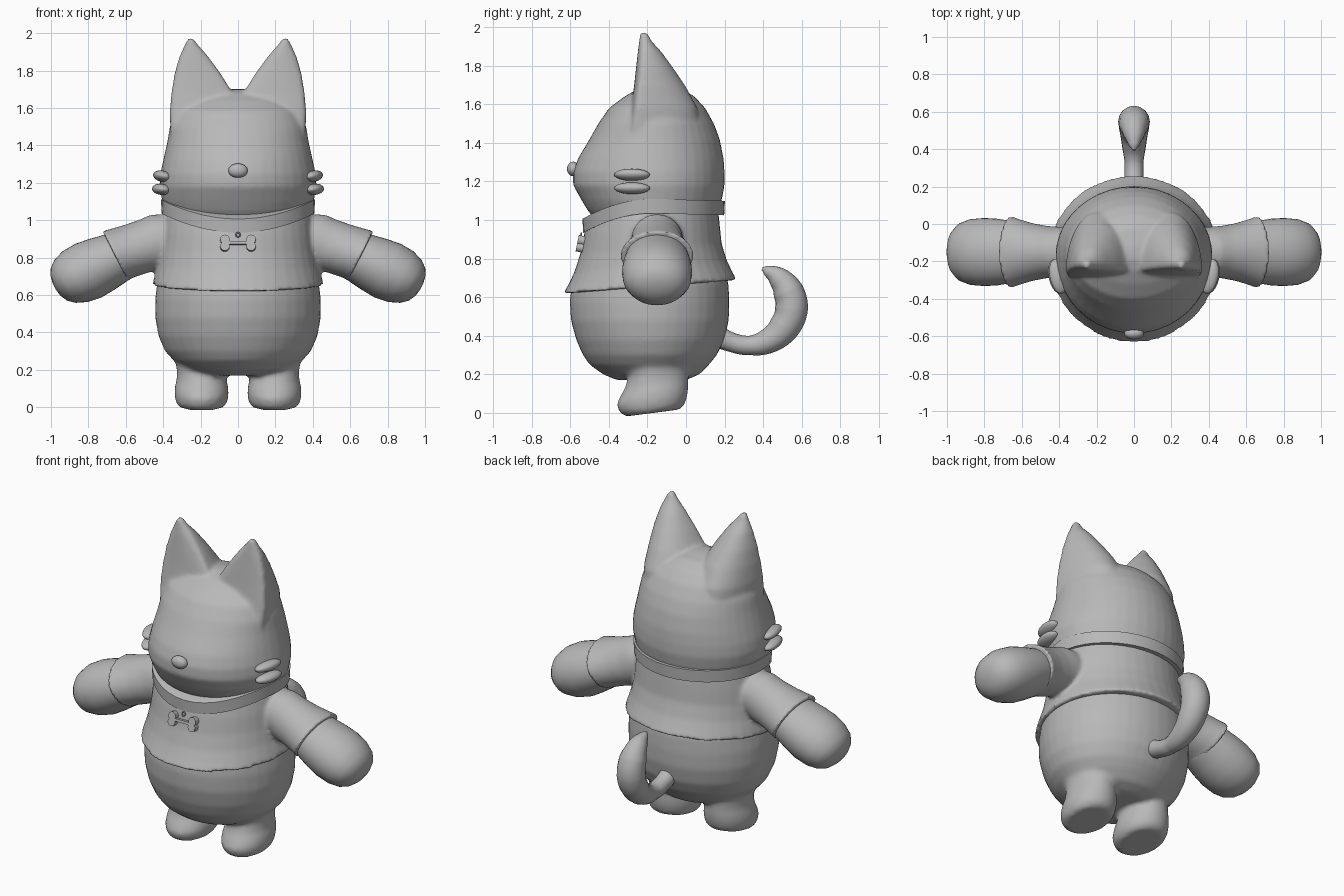
import bpy, bmesh, math
from mathutils import Vector, Matrix

cube = bpy.data.objects.get("Cube")
if cube:
    bpy.data.objects.remove(cube)

grey = bpy.data.materials.new("plain grey")
grey.use_nodes = True
GREY = (0.48, 0.48, 0.48, 1)
grey.diffuse_color = GREY
grey.node_tree.nodes["Principled BSDF"].inputs["Base Color"].default_value = GREY

SEG = 40


def ring(center, u, back, front):
    """Closed loop: half-ellipses with separate front and back depth."""
    pts = []
    for i in range(SEG):
        a = math.tau * i / SEG
        s = math.sin(a)
        pts.append(Vector(center) + u * math.cos(a) + Vector((0, back if s > 0 else front, 0)) * s)
    return pts


def loft(bm, rings):
    """Skin consecutive loops and close both ends."""
    loops = [[bm.verts.new(p) for p in r] for r in rings]
    for a, b in zip(loops, loops[1:]):
        for i in range(SEG):
            j = (i + 1) % SEG
            bm.faces.new((a[i], a[j], b[j], b[i]))
    bm.faces.new(list(reversed(loops[0])))
    bm.faces.new(loops[-1])


def stack(bm, rows, x=0, yc=-0.17, tilt=0):
    """Horizontal sections: (height, half width, front y, back y)."""
    rings = []
    for z, hx, front, back in rows:
        r = ring((x, yc, z), Vector((hx, 0, 0)), back - yc, yc - front)
        for p in r:
            p.z += tilt * (p.y - yc)
        rings.append(r)
    loft(bm, rings)


def limb(bm, rows, side, y=-0.15):
    """Sections across a drooping arm: (x, z, half height, half depth)."""
    up = Vector((0.45 * side, 0, 0.89))
    loft(bm, [ring((x * side, y, z), up * h, d, d) for x, z, h, d in rows])


def finish(name, bm, voxel=0, rounds=0, angle=None):
    bmesh.ops.recalc_face_normals(bm, faces=bm.faces)
    mesh = bpy.data.meshes.new(name)
    bm.to_mesh(mesh)
    bm.free()
    obj = bpy.data.objects.new(name, mesh)
    bpy.context.collection.objects.link(obj)
    mesh.materials.append(grey)
    for p in mesh.polygons:
        p.use_smooth = True
    if voxel:
        m = obj.modifiers.new("blend", 'REMESH')
        m.mode = 'VOXEL'
        m.voxel_size = voxel
        m.use_smooth_shade = True
        s = obj.modifiers.new("soften", 'SMOOTH')
        s.factor = 0.5
        s.iterations = rounds
    if angle:
        bpy.ops.object.select_all(action='DESELECT')
        obj.select_set(True)
        bpy.context.view_layer.objects.active = obj
        bpy.ops.object.shade_smooth_by_angle(angle=math.radians(angle))
    return obj


def ellipsoid(bm, center, size, turn=Matrix()):
    m = Matrix.Translation(center) @ turn @ Matrix.Diagonal((*size, 1))
    bmesh.ops.create_uvsphere(bm, u_segments=20, v_segments=12, radius=1, matrix=m)


# Head with two pointed ears, flat in front and sloping behind
bm = bmesh.new()
stack(bm, [(1.0, .34, -.47, .13), (1.05, .385, -.51, .165), (1.1, .405, -.54, .185),
           (1.18, .42, -.585, .2), (1.25, .415, -.585, .2), (1.32, .4, -.56, .195),
           (1.42, .378, -.5, .175), (1.5, .365, -.455, .145), (1.58, .33, -.4, .1),
           (1.64, .26, -.32, .045), (1.68, .16, -.25, -.02), (1.7, .04, -.19, -.12)])
for side in (-1, 1):
    for rows in [[(1.42, .2, .155, -.3, .07), (1.5, .195, .168, -.295, .07),
                  (1.58, .19, .175, -.285, .06), (1.69, .195, .16, -.27, .0),
                  (1.78, .215, .125, -.26, -.06), (1.87, .235, .08, -.25, -.125),
                  (1.93, .248, .042, -.243, -.18), (1.975, .255, .012, -.24, -.215)]]:
        loft(bm, [ring((x * side, f + .03, z), Vector((hx * side, 0, 0)), max(b - f - .03, .01), .03)
                  for z, x, hx, f, b in rows])
finish("head", bm, .013, 5)

# Nose
bm = bmesh.new()
ellipsoid(bm, (0, -.585, 1.265), (.052, .032, .038))
finish("nose", bm)

# Cheek tufts, two per side
for side, label in ((1, "left"), (-1, "right")):
    bm = bmesh.new()
    for z, x, lean in ((1.235, .405, .25), (1.165, .41, .12)):
        turn = Matrix.Rotation(-side * .2, 4, 'Z') @ Matrix.Rotation(-side * lean, 4, 'Y')
        ellipsoid(bm, (side * x, -.28, z), (.047, .095, .03), turn)
    finish(label + "_cheek_tufts", bm)

# Collar band, dipping at the front
bm = bmesh.new()


def collar_loop(grow, drop):
    pts = ring((0, -.17, 1.11 - drop), Vector((.4 + grow, 0, 0)), .36 + grow, .355 + grow)
    for p in pts:
        t = (p.y + .17) / .36
        p.z -= .1 * min(t, 0) ** 2 + .01 * max(t, 0)
    return pts


loft(bm, [collar_loop(-.03, 0), collar_loop(.012, 0), collar_loop(.008, .075), collar_loop(-.03, .075)])
finish("collar", bm, angle=35)

# Shirt with flared hem and sleeves
bm = bmesh.new()
stack(bm, [(.655, .458, -.637, .263), (.7, .447, -.61, .24), (.76, .43, -.58, .212),
           (.85, .415, -.55, .185), (.95, .405, -.53, .175), (1.04, .39, -.505, .165)], tilt=.078)
for side in (-1, 1):
    limb(bm, [(.25, .93, .12, .12), (.4, .895, .15, .135), (.47, .87, .145, .14),
              (.55, .845, .143, .155), (.63, .82, .145, .18), (.658, .81, .15, .193)], side)
finish("shirt", bm, .012, 5)

# Body with round belly, short legs and tilted feet
bm = bmesh.new()
stack(bm, [(.17, .16, -.36, .0), (.2, .28, -.43, .07), (.25, .345, -.5, .12), (.3, .39, -.535, .16),
           (.38, .425, -.57, .2), (.48, .443, -.597, .222), (.58, .443, -.603, .225),
           (.68, .43, -.59, .22), (.8, .38, -.5, .15)])
for side in (-1, 1):
    stack(bm, [(.0, .115, -.31, -.03), (.025, .137, -.345, -.005), (.07, .145, -.36, .008),
               (.11, .142, -.34, .012), (.15, .132, -.315, .012), (.2, .132, -.3, .015),
               (.3, .15, -.32, .05)], x=side * .195, tilt=.13)
finish("body_and_legs", bm, .014, 6)

# Mitten-like paws
for side, label in ((1, "left"), (-1, "right")):
    bm = bmesh.new()
    limb(bm, [(.55, .845, .125, .14), (.65, .8, .138, .165), (.73, .763, .152, .178),
              (.8, .73, .16, .182), (.87, .698, .152, .176), (.925, .672, .128, .155),
              (.957, .657, .098, .12), (.975, .648, .06, .075), (.982, .645, .02, .025)], side)
    finish(label + "_paw", bm)

# Curled tail, thickest in the middle of the bend
curve = bpy.data.curves.new("tail", 'CURVE')
curve.dimensions = '3D'
curve.bevel_depth = 1
curve.bevel_resolution = 6
curve.use_fill_caps = True
path = [(.12, .42, .06), (.24, .365, .05), (.33, .35, .05), (.43, .375, .066), (.51, .445, .08),
        (.547, .54, .085), (.53, .63, .08), (.48, .7, .058), (.42, .738, .028), (.395, .748, .008)]
spline = curve.splines.new('BEZIER')
spline.bezier_points.add(len(path) - 1)
for bp, (y, z, r) in zip(spline.bezier_points, path):
    bp.co = (0, y, z)
    bp.radius = r
    bp.handle_left_type = bp.handle_right_type = 'AUTO'
spline.use_smooth = True
curve.materials.append(grey)
bpy.context.collection.objects.link(bpy.data.objects.new("tail", curve))

# Bone-shaped charm on the chest
lobe = [(.07 + .025 * math.cos(math.radians(a)), .018 + .025 * math.sin(math.radians(a)))
        for a in range(-46, 205, 10)]
half = lobe + [(-x, z) for x, z in reversed(lobe)]
outline = half + [(-x, -z) for x, z in half]
bm = bmesh.new()
face = bm.faces.new([bm.verts.new((x, 0, z)) for x, z in outline])
new = bmesh.ops.extrude_face_region(bm, geom=[face])["geom"]
bmesh.ops.translate(bm, verts=[v for v in new if isinstance(v, bmesh.types.BMVert)], vec=(0, .035, 0))
charm = finish("bone_charm", bm, angle=35)
charm.location = (0, -.564, .88)
charm.rotation_euler.x = -.2

# Small ring holding the charm
bpy.ops.mesh.primitive_torus_add(major_radius=.011, minor_radius=.004, major_segments=20, minor_segments=8,
                                 location=(0, -.545, .922), rotation=(math.pi / 2 - .2, 0, 0))
loop = bpy.context.object
loop.name = "charm_ring"
loop.data.materials.append(grey)
bpy.ops.object.shade_smooth()
